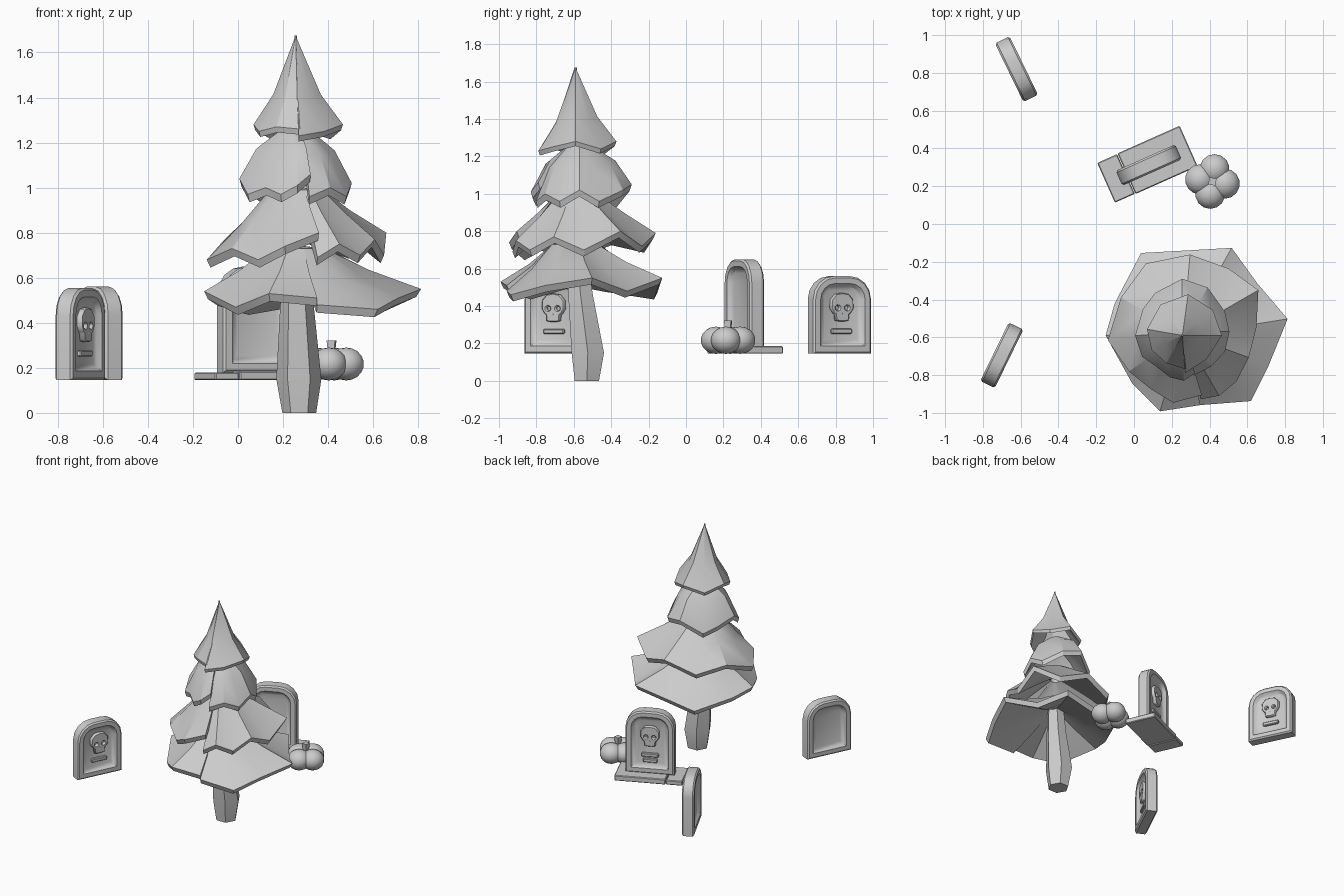
import bpy, bmesh, math
from mathutils import Vector, Matrix

if "Cube" in bpy.data.objects:
    bpy.data.objects.remove(bpy.data.objects["Cube"])

grey = bpy.data.materials.new("plain_grey")
grey.use_nodes = True
color = (0.6, 0.6, 0.6, 1)
grey.diffuse_color = color
grey.node_tree.nodes["Principled BSDF"].inputs["Base Color"].default_value = color


def finish(bm, name, matrix=None, smooth=30):
    bmesh.ops.recalc_face_normals(bm, faces=bm.faces)
    if matrix:
        bm.transform(matrix)
    mesh = bpy.data.meshes.new(name)
    bm.to_mesh(mesh)
    bm.free()
    obj = bpy.data.objects.new(name, mesh)
    bpy.context.collection.objects.link(obj)
    mesh.materials.append(grey)
    bpy.ops.object.select_all(action='DESELECT')
    obj.select_set(True)
    bpy.context.view_layer.objects.active = obj
    bpy.ops.object.shade_smooth_by_angle(angle=math.radians(smooth))
    return obj


def loft(bm, loops, closed=True):
    """Join rings of points with quads and cap both ends."""
    rings = [[bm.verts.new(p) for p in loop] for loop in loops]
    n = len(rings[0])
    for a, b in zip(rings, rings[1:]):
        for i in range(n):
            j = (i + 1) % n
            bm.faces.new((a[i], a[j], b[j], b[i]))
    bm.faces.new(rings[0])
    bm.faces.new(rings[-1])


def box(name, size, center, matrix, bevel=0.005):
    bm = bmesh.new()
    bmesh.ops.create_cube(bm, size=1)
    bm.transform(Matrix.Translation(center) @ Matrix.Diagonal((*size, 1)))
    bmesh.ops.bevel(bm, geom=bm.edges[:], offset=bevel, segments=1, affect='EDGES')
    return finish(bm, name, matrix)


# Gravestones: nested arches form the frame and the sunken panels
def arch(d, y, h, w=0.172, r=0.125):
    pts = [(w - d, y, d), (d - w, y, d)]
    for side in (-1, 1):
        for k in range(5):
            a = math.pi / 2 * (k / 4 if side < 0 else 1 - k / 4)
            pts.append((side * (w - r + (r - d) * math.cos(a)), y,
                        h - r + (r - d) * math.sin(a)))
    return pts


def ring(cx, cz, rx, rz, n, turn=0.0):
    return [(cx + rx * math.cos(turn + i * math.tau / n),
             cz + rz * math.sin(turn + i * math.tau / n)) for i in range(n)]


def skull(name, matrix):
    half = [(0, .072), (.035, .066), (.06, .038), (.062, -.005), (.046, -.03),
            (.036, -.036), (.034, -.068), (.012, -.072)]
    outline = half + [(-x, z) for x, z in reversed(half[1:])]
    holes = [ring(s * .028, -.004, .019, .018, 7) for s in (-1, 1)]
    holes.append(ring(0, -.036, .009, .011, 3, math.pi / 2))
    curve = bpy.data.curves.new(name, 'CURVE')
    curve.dimensions = '2D'
    curve.fill_mode = 'BOTH'
    curve.extrude = 0.014
    curve.bevel_depth = 0.004
    curve.bevel_resolution = 0
    for pts in [outline] + holes:
        spline = curve.splines.new('POLY')
        spline.points.add(len(pts) - 1)
        for p, (x, z) in zip(spline.points, pts):
            p.co = (x, z, 0, 1)
        spline.use_cyclic_u = True
    curve.materials.append(grey)
    obj = bpy.data.objects.new(name, curve)
    bpy.context.collection.objects.link(obj)
    obj.matrix_world = matrix @ Matrix.Rotation(math.pi / 2, 4, 'X')
    bpy.ops.object.select_all(action='DESELECT')
    obj.select_set(True)
    bpy.context.view_layer.objects.active = obj
    bpy.ops.object.convert(target='MESH')


def gravestone(name, x, y, z, turn, h, bars):
    place = Matrix.Translation((x, y, z)) @ Matrix.Rotation(math.radians(turn), 4, 'Z')
    side = [(.075, -.016), (.058, -.022), (.04, -.043), (.01, -.043), (0, -.033)]
    steps = side + [(d, -t) for d, t in reversed(side)]
    bm = bmesh.new()
    loft(bm, [arch(d, t, h) for d, t in steps])
    finish(bm, name, place)
    skull(name + "_skull", place @ Matrix.Translation((0, -.022, h * .6)))
    for k in range(bars):
        box(name + "_bar", (.12 - .02 * k, .022, .028),
            (0, -.022, h * .29 - .042 * k), place)


gravestone("left_gravestone", -.70, -.695, .145, 64, .41, 1)
gravestone("rear_gravestone", -.622, .82, .145, 116, .415, 1)
gravestone("middle_gravestone", .078, .312, .18, 204, .47, 2)

# Cracked slab under the middle gravestone
slab = Matrix.Translation((.07, .315, .145)) @ Matrix.Rotation(math.radians(24), 4, 'Z')
box("slab_large", (.36, .235, .04), (.06, 0, .02), slab)
box("slab_broken_end", (.115, .23, .034), (-.181, 0, .017), slab)

# Pumpkin: four swollen lobes and a stalk
pumpkin = Matrix.Translation((.415, .225, .217))
for k in range(4):
    bm = bmesh.new()
    bmesh.ops.create_uvsphere(bm, u_segments=14, v_segments=9, radius=1)
    a = math.radians(90 * k - 10)
    finish(bm, "pumpkin_lobe", pumpkin
           @ Matrix.Translation((.066 * math.cos(a), .066 * math.sin(a), 0))
           @ Matrix.Diagonal((.081, .081, .073, 1)), 60)
bm = bmesh.new()
bmesh.ops.create_cone(bm, cap_ends=True, segments=4, radius1=.018, radius2=.027, depth=.07)
finish(bm, "pumpkin_stalk", pumpkin @ Matrix.Translation((0, 0, .07))
       @ Matrix.Rotation(math.radians(35), 4, 'Z'))

# Trunk: six-sided, swollen above the foot
bm = bmesh.new()
loft(bm, [[(cx + r * math.cos(k * math.tau / 6), cy + r * math.sin(k * math.tau / 6), z)
           for k in range(6)]
          for cx, cy, r, z in [(.272, -.53, .075, 0), (.27, -.525, .1, .15),
                               (.262, -.565, .075, .47), (.26, -.58, .06, .72)]])
finish(bm, "tree_trunk")


# Branch tiers: an open skirt wound round the trunk, its ends overlapping
def tier(name, center, top, top_r, mid, rim, thick=.035):
    cx, cy = center
    low = min(z for _, _, z in rim)
    columns = []
    for deg, r, z in rim:
        a = math.radians(deg)
        mid_r = top_r + (r - top_r) * mid[0]
        mid_z = top + (z - top) * mid[1]
        inner = top_r * .5 + .01
        section = [(inner * .5, top), (top_r, top - .01), (mid_r, mid_z), (r, z),
                   (r * .96, z - thick), (mid_r * .85, mid_z - thick * 1.4),
                   (inner * .5, top - thick * 2)]
        columns.append([(cx + q * math.cos(a), cy + q * math.sin(a), h)
                        for q, h in section])
    bm = bmesh.new()
    loft(bm, columns)
    finish(bm, name)


tier("tree_tier_lowest", (.26, -.59), .74, .13, (.45, .55), [
    (-76, .38, .48), (-44, .50, .46), (-20, .48, .51), (9, .56, .55), (35, .48, .48),
    (61, .53, .55), (88, .45, .51), (117, .49, .47), (155, .40, .51), (180, .41, .54),
    (223, .37, .47), (253, .42, .53), (284, .38, .51)])
tier("tree_tier_second", (.26, -.58), 1.0, .12, (.45, .5), [
    (-75, .36, .69), (-60, .38, .75), (-42, .38, .7), (-20, .37, .77), (5, .39, .7),
    (30, .46, .8), (55, .42, .72), (85, .42, .79), (118, .42, .72), (150, .38, .76),
    (185, .40, .68), (215, .35, .73), (240, .34, .68), (262, .37, .74), (287, .34, .8)])
tier("tree_tier_third", (.255, -.57), 1.27, .06, (.6, .42), [
    (-75, .24, .96), (-50, .24, 1.0), (-25, .25, .96), (0, .25, 1.02), (25, .25, .96),
    (60, .27, 1.02), (90, .28, 1.05), (125, .25, .96), (150, .24, 1.0), (185, .25, 1.04),
    (212, .25, .97), (235, .23, 1.0), (255, .25, .97), (272, .26, 1.01), (287, .23, 1.06)])
tier("tree_tier_top", (.256, -.59), 1.675, .004, (.52, .66), [
    (-86, .2, 1.23), (-45, .18, 1.25), (0, .21, 1.28), (40, .21, 1.24), (82, .22, 1.28),
    (125, .2, 1.24), (170, .19, 1.28), (205, .18, 1.25), (240, .17, 1.27),
    (276, .18, 1.26)], .025)
